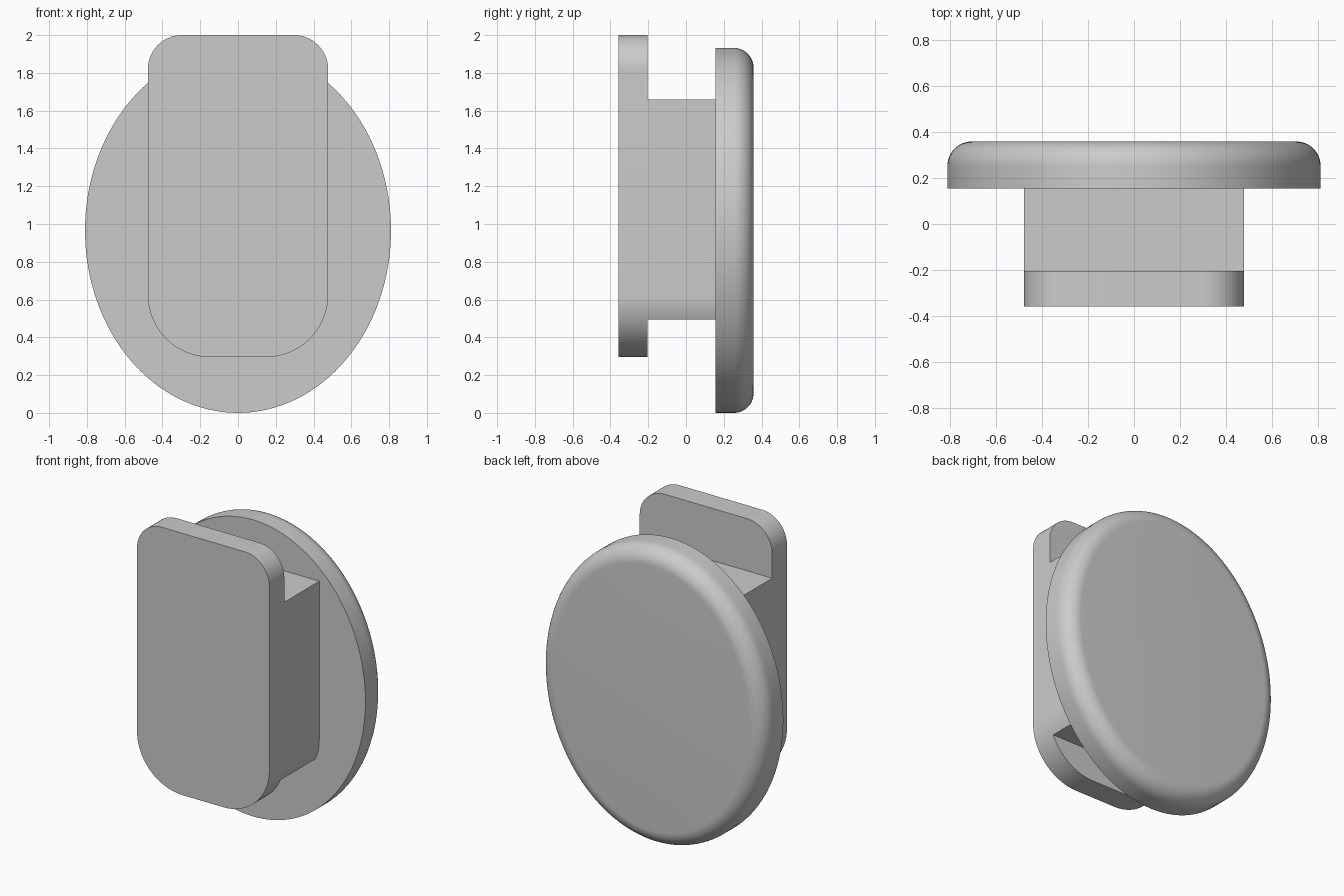
import bpy, bmesh
from math import sin, cos, pi, hypot

cube = bpy.data.objects.get("Cube")
if cube:
    bpy.data.objects.remove(cube, do_unlink=True)

grey = bpy.data.materials.new("light grey")
grey.use_nodes = True
grey.diffuse_color = (0.6, 0.6, 0.6, 1)
grey.node_tree.nodes["Principled BSDF"].inputs["Base Color"].default_value = grey.diffuse_color


def loft(name, rings):
    """Solid skinned through equal-length rings of (x, y, z) points."""
    bm = bmesh.new()
    loops = [[bm.verts.new(p) for p in ring] for ring in rings]
    for a, b in zip(loops, loops[1:]):
        for i in range(len(a)):
            j = (i + 1) % len(a)
            bm.faces.new((a[i], a[j], b[j], b[i]))
    bm.faces.new(loops[0])
    bm.faces.new(loops[-1])
    bmesh.ops.recalc_face_normals(bm, faces=bm.faces)
    mesh = bpy.data.meshes.new(name)
    bm.to_mesh(mesh)
    bm.free()
    mesh.materials.append(grey)
    obj = bpy.data.objects.new(name, mesh)
    bpy.context.collection.objects.link(obj)
    return obj


def extrude(name, outline, y0, y1):
    return loft(name, [[(x, y, z) for x, z in outline] for y in (y0, y1)])


def rounded_outline(half, bottom, top, r_bottom, r_top, steps=24):
    """Upright rounded rectangle with separate top and bottom corner radii."""
    corners = ((1, top, r_top, 0), (-1, top, r_top, 1),
               (-1, bottom, r_bottom, 2), (1, bottom, r_bottom, 3))
    pts = []
    for side, z, r, quarter in corners:
        cx, cz = side * (half - r), z - r if z == top else z + r
        for i in range(steps + 1):
            a = (quarter + i / steps) * pi / 2
            pts.append((cx + r * cos(a), cz + r * sin(a)))
    return pts


def combine(target, tool, operation):
    """Apply a boolean and discard the tool."""
    mod = target.modifiers.new("combine", "BOOLEAN")
    mod.operation, mod.object, mod.solver = operation, tool, "EXACT"
    bpy.context.view_layer.objects.active = target
    bpy.ops.object.modifier_apply(modifier=mod.name)
    bpy.data.objects.remove(tool, do_unlink=True)


# Oval head with a rounded back rim
RX, RZ, FRONT, BACK, FILLET, SEGMENTS = 0.81, 0.966, 0.155, 0.358, 0.105, 128


def oval(y, inset):
    ring = []
    for i in range(SEGMENTS):
        a = 2 * pi * i / SEGMENTS
        nx, nz = cos(a) / RX, sin(a) / RZ
        n = hypot(nx, nz)
        ring.append((RX * cos(a) - inset * nx / n, y, RZ + RZ * sin(a) - inset * nz / n))
    return ring


rim = [(BACK - FILLET * (1 - sin(t)), FILLET * (1 - cos(t)))
       for t in (pi / 2 * i / 12 for i in range(13))]
head = loft("oval_head", [oval(FRONT, 0)] + [oval(y, inset) for y, inset in rim])

# Front plate and neck in one rounded block, slotted above and below the neck
body = extrude("slotted_clip", rounded_outline(0.477, 0.295, 2, 0.33, 0.18), -0.358, 0.2)
for low, high in ((1.66, 2.2), (0.1, 0.495)):
    slot = extrude("slot_cutter", [(-1, low), (1, low), (1, high), (-1, high)], -0.205, 0.5)
    combine(body, slot, "DIFFERENCE")

# Join neck to head
combine(body, head, "UNION")
bpy.ops.object.select_all(action="DESELECT")
body.select_set(True)
bpy.context.view_layer.objects.active = body
bpy.ops.object.shade_smooth_by_angle(angle=pi / 6)
